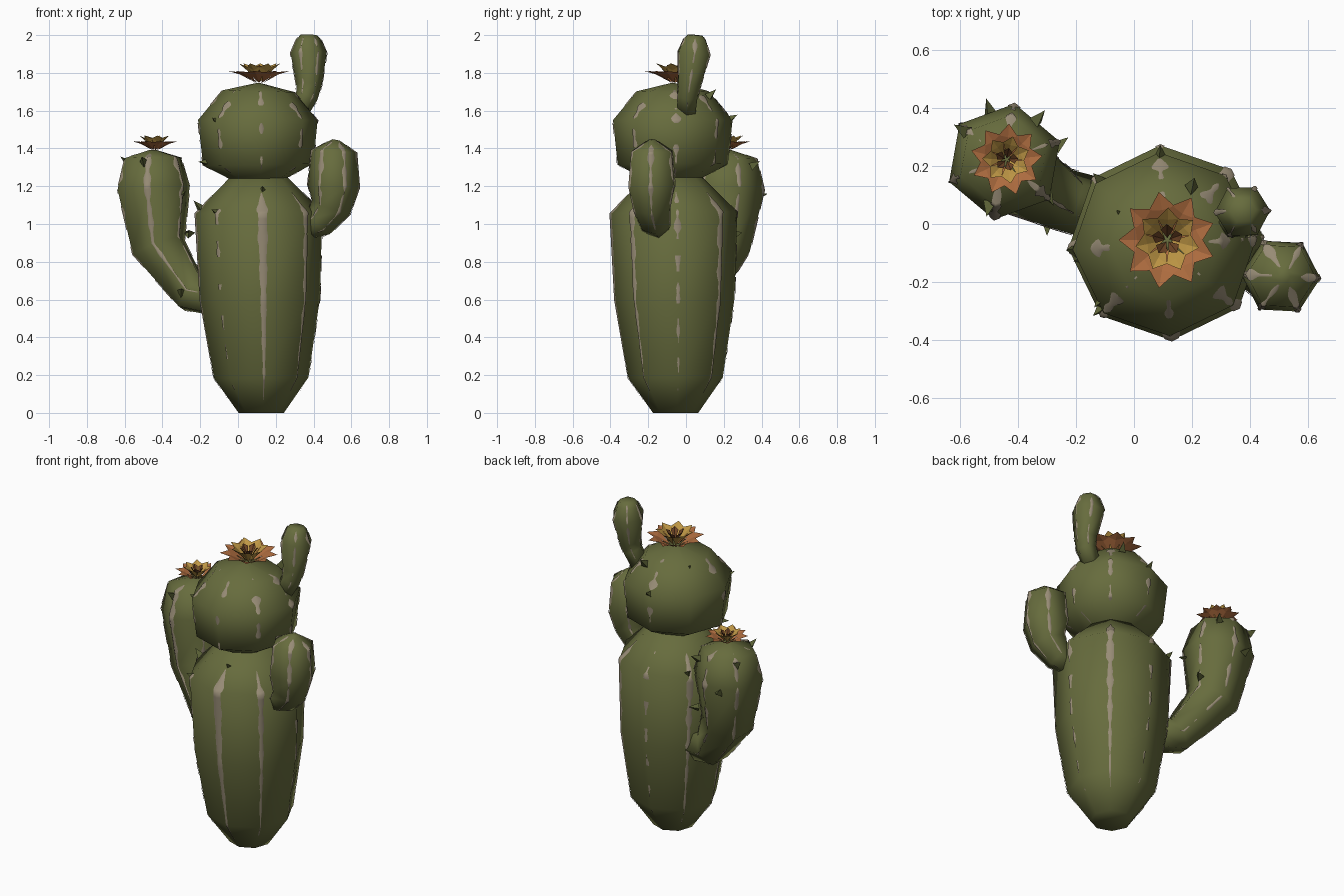
import bpy, math
from mathutils import Vector as V

if "Cube" in bpy.data.objects:
    bpy.data.objects.remove(bpy.data.objects["Cube"])


def mat(name, r, g, b):
    m = bpy.data.materials.new(name)
    m.diffuse_color = (r, g, b, 1)
    m.use_nodes = True
    m.node_tree.nodes["Principled BSDF"].inputs["Base Color"].default_value = m.diffuse_color
    return m


GREEN = mat("cactus green", 0.135, 0.15, 0.047)
DARK = mat("spine green", 0.10, 0.115, 0.035)
TAN = mat("ridge tan", 0.31, 0.26, 0.18)
ORANGE = mat("petal orange", 0.42, 0.15, 0.05)
YELLOW = mat("petal yellow", 0.52, 0.31, 0.06)
BROWN = mat("flower centre brown", 0.16, 0.06, 0.02)


def make(name, verts, faces, material, smooth=True):
    me = bpy.data.meshes.new(name)
    me.from_pydata([tuple(v) for v in verts], [], faces)
    me.materials.append(material)
    for p in me.polygons:
        p.use_smooth = smooth
    ob = bpy.data.objects.new(name, me)
    bpy.context.collection.objects.link(ob)
    return ob


def tube(name, path, sides, phase, stripes, end=0.95):
    """Ringed stem along path points (x, y, z, radius) with tan stripes on its ridges."""
    ctr = [V(p[:3]) for p in path]
    rings = []
    for i, p in enumerate(path):
        tan = (ctr[min(i + 1, len(path) - 1)] - ctr[max(i - 1, 0)]).normalized()
        q = V((0, 0, 1)).rotation_difference(tan)
        ring = []
        for k in range(sides):
            a = math.radians(phase + 360 * k / sides)
            ring.append(ctr[i] + q @ V((math.cos(a), math.sin(a), 0)) * p[3])
        rings.append(ring)
    verts = [v for r in rings for v in r]
    n, s = len(rings), sides
    faces = [(i * s + k, i * s + (k + 1) % s, (i + 1) * s + (k + 1) % s, (i + 1) * s + k)
             for i in range(n - 1) for k in range(s)]
    faces += [tuple(range(s))[::-1], tuple((n - 1) * s + k for k in range(s))]
    make(name, verts, faces, GREEN)

    # painted ridge stripes: thin strips hugging both faces beside a ridge
    lens = [(rings[i + 1][0] - rings[i][0]).length for i in range(n - 1)]
    total, sv, sf = sum(lens), [], []
    for k, width, gap in stripes:
        done, prev = 0, False
        for i in range(n - 1):
            for j in range(16):
                f = j / 16
                t = (done + f * lens[i]) / total
                at = lambda m: rings[i][m % s].lerp(rings[i + 1][m % s], f)
                c = ctr[i].lerp(ctr[i + 1], f)
                p, a, b = at(k), at(k - 1), at(k + 1)
                u = t * total
                wave = 0.6 * math.sin(34 * u + 2.1 * k) + 0.4 * math.sin(79 * u + k)
                env = max(0, min(1, 1.15 * t, (end - t) * 9))
                w = width * env * (1 - 0.7 * gap + gap * wave)
                w = min(w, (a - p).length * 0.45)
                if w < 0.002:
                    prev = False
                    continue
                off = (p - c).normalized() * 0.004
                m = len(sv)
                sv += [p + (a - p).normalized() * w + off, p + off,
                       p + (b - p).normalized() * w + off]
                if prev:
                    sf += [(m - 3, m - 2, m + 1, m), (m - 2, m - 1, m + 2, m + 1)]
                prev = True
            done += lens[i]
    make(name + "_stripes", sv, sf, TAN)


# trunk and round head
tube("trunk", [(.123, -.055, 0, .12), (.123, -.055, .185, .25), (.117, -.06, .6, .317),
               (.11, -.065, 1.06, .337), (.11, -.068, 1.25, .15)], 8, -86.6,
     [(0, .036, .2), (1, .026, .35), (2, .024, .75), (3, .034, .4), (4, .022, .95),
      (5, .03, .45), (6, .034, .35), (7, .02, 1)], .93)
tube("head", [(.11, -.068, 1.2, .1), (.11, -.068, 1.24, .15), (.107, -.07, 1.315, .292),
              (.105, -.07, 1.55, .317), (.108, -.07, 1.703, .19), (.11, -.07, 1.746, .012)], 8, -86.6,
     [(k, .036, 1) for k in (1, 2, 4, 6, 7)] + [(0, .02, 1), (3, .03, .9)], .85)

# arms
tube("left_arm", [(-.05, .03, .6, .11), (-.245, .085, .63, .108), (-.42, .19, .875, .152),
                  (-.447, .215, 1.19, .203), (-.45, .22, 1.35, .158), (-.45, .22, 1.392, .02)], 6, 20,
     [(0, .02, .6), (1, .026, .7), (2, .02, .6), (3, .022, .8), (4, .03, .35), (5, .026, .5)])
tube("right_arm", [(.34, -.14, .96, .05), (.43, -.16, 1.01, .085), (.492, -.178, 1.09, .108),
                   (.506, -.18, 1.2, .137), (.508, -.18, 1.385, .12), (.52, -.18, 1.445, .02)], 6, -3,
     [(k, .022, .5) for k in range(6)], 1.0)
tube("top_arm", [(.31, .0, 1.58, .055), (.365, .008, 1.68, .06), (.376, .018, 1.74, .068),
                 (.374, .043, 1.905, .096), (.375, .046, 1.975, .066), (.376, .048, 2.0, .045)], 6, 2,
     [(k, .014, .6) for k in range(6)], 1.0)


# flowers: layered rings of kite petals around a dark centre
def petals(name, c, count, r, width, heights, turn, material):
    verts, faces = [], []
    for k in range(count):
        a = turn + 2 * math.pi * k / count
        d, e = V((math.cos(a), math.sin(a), 0)), V((-math.sin(a), math.cos(a), 0))
        z = [V((0, 0, h)) for h in heights]
        m = len(verts)
        verts += [c + d * r * .12 + z[0], c + d * r * .66 - e * width + z[1],
                  c + d * r + z[2], c + d * r * .66 + e * width + z[1],
                  c + d * r * .62 + z[1] * .8]
        faces += [(m, m + 1, m + 4), (m + 1, m + 2, m + 4), (m + 2, m + 3, m + 4), (m + 3, m, m + 4)]
    make(name, verts, faces, material, False)


def flower(name, c, s, turn):
    c = V(c)
    petals(name + "_outer_petals", c, 9, .168 * s, .045 * s, [.005 * s, .062 * s, .068 * s], turn, ORANGE)
    petals(name + "_inner_petals", c, 7, .112 * s, .036 * s, [.01 * s, .09 * s, .108 * s], turn + .3, YELLOW)
    petals(name + "_core_petals", c, 5, .055 * s, .022 * s, [.03 * s, .085 * s, .1 * s], turn, BROWN)


flower("head_flower", (.115, -.055, 1.742), 1.0, .35)
flower("arm_flower", (-.44, .222, 1.388), .74, .1)

# spines: small three-sided points, each given by position and outward direction
SPINES = [((-.11, -.26, 1.54), (-.6, -.6, .5)), ((.13, -.27, 1.17), (0, -.7, .7)),
          ((-.165, -.12, 1.325), (-1, -.2, .1)), ((-.205, -.09, 1.09), (-.7, 0, .8)),
          ((.09, .235, 1.555), (0, .8, .5)), ((.2, .13, 1.68), (.2, .7, .8)),
          ((-.04, .03, 1.67), (-.5, .4, .8)), ((-.12, .15, 1.08), (-.5, .6, .7)),
          ((-.11, -.29, 1.06), (-.7, -.6, .4)), ((-.59, .325, 1.33), (-.7, .4, .6)),
          ((-.33, .36, 1.31), (.5, .7, .5)), ((-.5, .06, 1.33), (-.2, -.8, .6)),
          ((-.3, .1, 1.16), (.5, -.8, .3)), ((-.3, .0, .64), (0, -.9, .4)),
          ((-.5, .39, 1.15), (-.2, .9, .2)), ((-.26, .27, .95), (.7, .6, .1))]
sv, sf = [], []
for pos, d in SPINES:
    p, d = V(pos), V(d).normalized()
    q = V((0, 0, 1)).rotation_difference(d)
    m = len(sv)
    sv += [p - d * .015 + q @ V((math.cos(a), math.sin(a), 0)) * .027 for a in (0.4, 2.5, 4.6)]
    sv.append(p + d * .045)
    sf += [(m, m + 1, m + 3), (m + 1, m + 2, m + 3), (m + 2, m, m + 3)]
make("spines", sv, sf, DARK, False)
